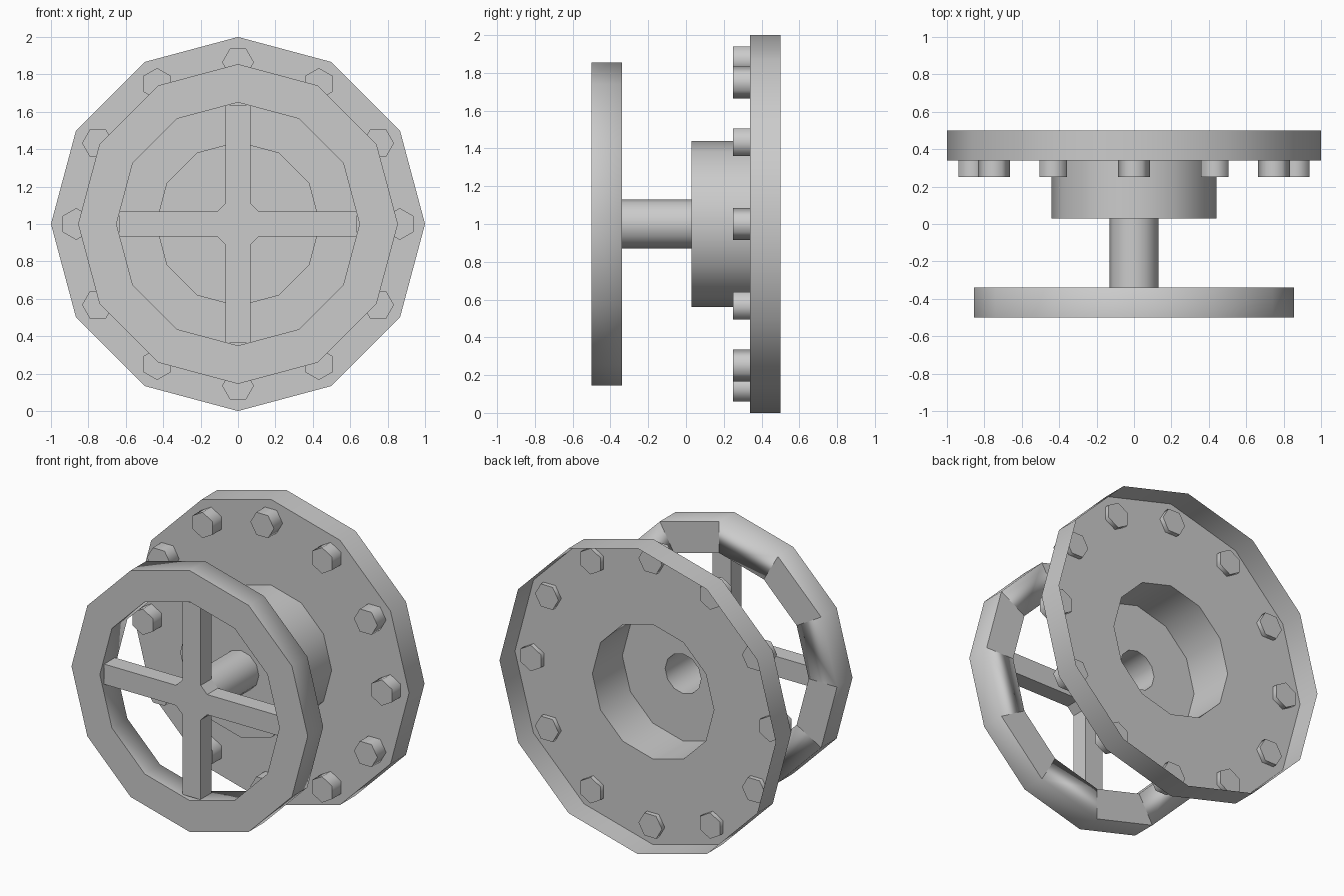
import bpy, bmesh
from math import sin, cos, pi, radians

if "Cube" in bpy.data.objects:
    bpy.data.objects.remove(bpy.data.objects["Cube"])

N = 12      # sides of every round part
CZ = 1.0    # height of the axis, which runs along y


def polar(r, a, y):
    return (r * cos(a), y, CZ + r * sin(a))


def make_object(name, bm):
    me = bpy.data.meshes.new(name)
    bm.to_mesh(me)
    bm.free()
    ob = bpy.data.objects.new(name, me)
    bpy.context.collection.objects.link(ob)
    return ob


def smooth(ob, angle):
    bpy.ops.object.select_all(action='DESELECT')
    ob.select_set(True)
    bpy.context.view_layer.objects.active = ob
    bpy.ops.object.shade_smooth_by_angle(angle=radians(angle))


def lathe(profile, closed=False):
    """Revolve (radius, y) points about the axis."""
    bm = bmesh.new()
    rings = [[bm.verts.new(polar(r, 2 * pi * k / N, y)) for k in range(N)]
             for r, y in profile]
    pairs = list(zip(rings, rings[1:] + rings[:1]))
    for a, b in (pairs if closed else pairs[:-1]):
        for k in range(N):
            j = (k + 1) % N
            bm.faces.new((a[k], a[j], b[j], b[k]))
    return bm


def prism(bm, outline, y0, y1):
    """Closed prism from an (x, z) outline, extruded along y."""
    front = [bm.verts.new((x, y0, z)) for x, z in outline]
    back = [bm.verts.new((x, y1, z)) for x, z in outline]
    n = len(outline)
    bm.faces.new(front)
    bm.faces.new(back[::-1])
    for k in range(n):
        j = (k + 1) % n
        bm.faces.new((front[j], front[k], back[k], back[j]))


# Flange, hub cup and stem: one thin shell, open at the back
body = make_object("flange_hub_and_stem", lathe(
    [(1, .5), (1, .34), (.44, .34), (.44, .03), (.13, .03), (.13, -.38)]))
smooth(body, 40)

# Handwheel rim; every other back face is flat, the rest shade round
bm = lathe([(.855, -.34), (.855, -.5), (.65, -.5), (.65, -.34)], closed=True)
bm.faces.ensure_lookup_table()
for f in bm.faces:
    f.smooth = True
flat = [bm.faces[3 * N + k] for k in range(0, N, 2)]
flat += [bm.faces[N + k] for k in range(N)]
for f in flat:
    for e in f.edges:
        e.smooth = False
make_object("handwheel_rim", bm)

# Cross of four spokes with the stem's end at its centre
outline = []
for q in range(4):
    c, s = round(cos(q * pi / 2)), round(sin(q * pi / 2))
    for x, z in ((.113, -.066), (.635, -.066), (.635, .066), (.113, .066)):
        outline.append((x * c - z * s, CZ + x * s + z * c))
bm = bmesh.new()
prism(bm, outline, -.48, -.37)
make_object("handwheel_spokes", bm)

# Ring of hexagonal bolts through the flange
bm = bmesh.new()
for k in range(N):
    a = 2 * pi * k / N
    cx, cz = .865 * cos(a), CZ + .865 * sin(a)
    prism(bm, [(cx + .085 * cos(a + pi / 2 + h * pi / 3),
                cz + .085 * sin(a + pi / 2 + h * pi / 3)) for h in range(6)],
          .25, .37)
smooth(make_object("flange_bolts", bm), 65)
